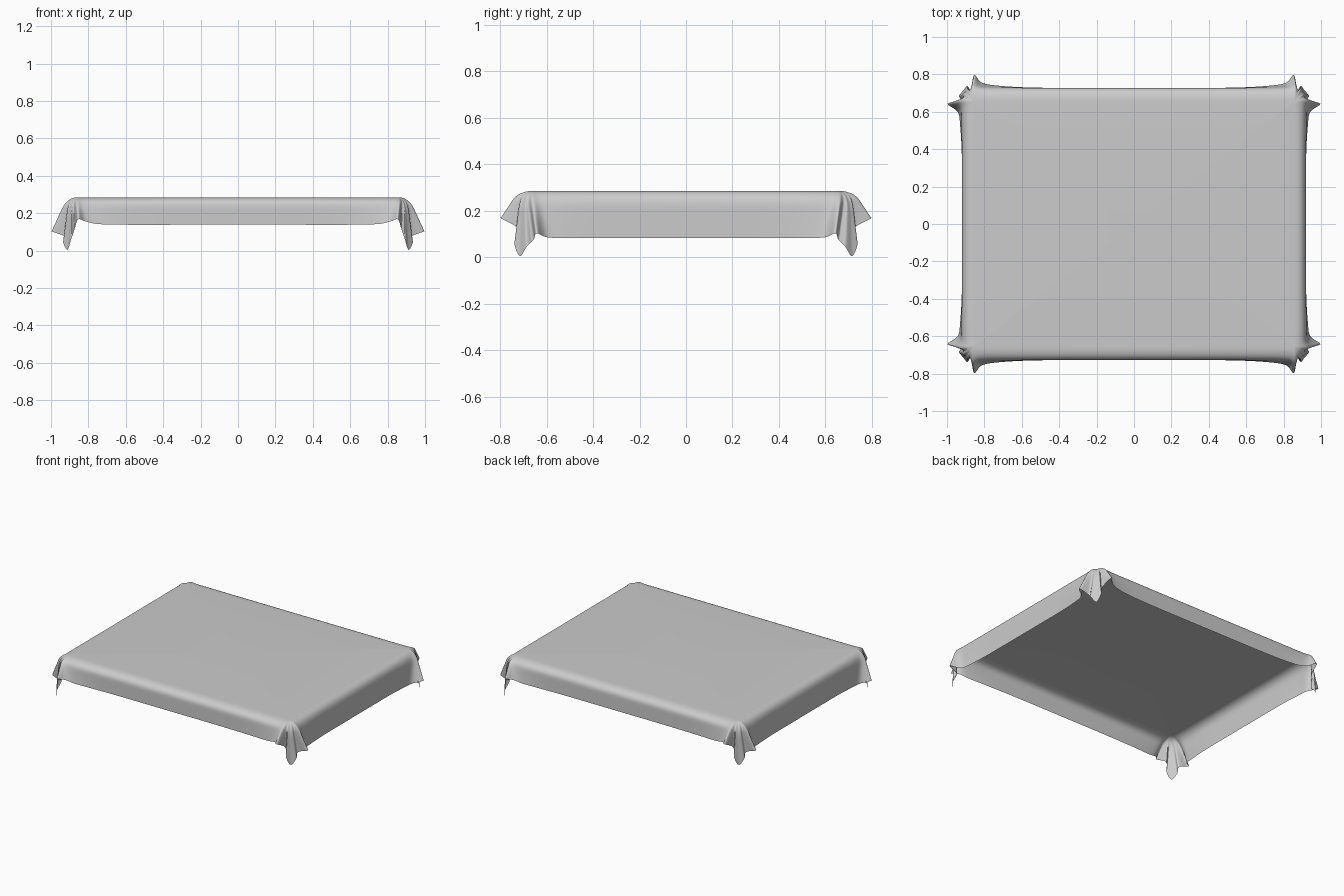
import bpy, bmesh
from mathutils import Vector

if "Cube" in bpy.data.objects:
    bpy.data.objects.remove(bpy.data.objects["Cube"])

TOP = 0.285
# One quarter of the cloth, from front middle to right middle:
# (shoulder x, shoulder y, hem x, hem y, hem z)
COLUMNS = [
    (0.000, -0.727, 0.000, -0.727, 0.138),
    (0.350, -0.727, 0.350, -0.727, 0.138),
    (0.600, -0.727, 0.590, -0.731, 0.138),
    (0.760, -0.725, 0.750, -0.742, 0.142),
    (0.830, -0.722, 0.818, -0.758, 0.157),
    (0.865, -0.718, 0.855, -0.797, 0.167),   # front ridge
    (0.880, -0.714, 0.872, -0.720, 0.120),   # valley
    (0.890, -0.710, 0.892, -0.738, 0.060),
    (0.897, -0.705, 0.912, -0.714, 0.004),   # hanging tip
    (0.903, -0.697, 0.935, -0.685, 0.045),
    (0.908, -0.685, 0.925, -0.655, 0.075),   # valley
    (0.913, -0.665, 0.997, -0.643, 0.102),   # side ridge
    (0.917, -0.625, 0.942, -0.598, 0.085),
    (0.920, -0.540, 0.929, -0.520, 0.082),
    (0.920, -0.390, 0.921, -0.380, 0.082),
    (0.920, -0.200, 0.920, -0.200, 0.082),
    (0.920, 0.000, 0.920, 0.000, 0.082),
]


def smooth_path(points, steps):
    """Catmull-Rom curve through points of any dimension."""
    pts = [Vector(p) for p in points]
    pts = [pts[0]] + pts + [pts[-1]]
    out = []
    for a, b, c, d in zip(pts, pts[1:], pts[2:], pts[3:]):
        for i in range(steps):
            t = i / steps
            out.append(0.5 * (2 * b + (c - a) * t + (2 * a - 5 * b + 4 * c - d) * t * t
                              + (3 * b - a - 3 * c + d) * t ** 3))
    return out + [pts[-1]]


def drop_profile(sx, sy, hx, hy, hz):
    """Rounded shoulder followed by a straight hang to the hem."""
    p0 = Vector((min(sx, 0.855), max(sy, -0.65), TOP))
    p1 = Vector((sx, sy, TOP))
    hem = Vector((min(hx, 1), max(hy, -0.8), max(hz, 0)))
    p2 = p1.lerp(hem, 0.35)
    line = [p0.lerp(p1, t / 8).lerp(p1.lerp(p2, t / 8), t / 8) for t in range(9)]
    return line + [p2.lerp(hem, t / 6) for t in range(1, 7)]


# Draped sides and corner folds
bm = bmesh.new()
strips = [[bm.verts.new(p) for p in drop_profile(*c)] for c in smooth_path(COLUMNS, 6)]
for a, b in zip(strips, strips[1:]):
    for i in range(len(a) - 1):
        bm.faces.new((a[i], a[i + 1], b[i + 1], b[i]))

# Flat top
for a, b in zip(strips, strips[1:]):
    if (a[0].co - b[0].co).length > 1e-5:
        centre = bm.verts.new((0, 0, TOP))
        bm.faces.new((centre, a[0], b[0]))
bmesh.ops.remove_doubles(bm, verts=bm.verts, dist=1e-5)
bmesh.ops.recalc_face_normals(bm, faces=bm.faces)
if max(bm.faces, key=lambda f: f.calc_area()).normal.z < 0:
    bmesh.ops.reverse_faces(bm, faces=bm.faces)

mesh = bpy.data.meshes.new("tablecloth")
bm.to_mesh(mesh)
bm.free()
cloth = bpy.data.objects.new("tablecloth", mesh)
bpy.context.collection.objects.link(cloth)
for p in mesh.polygons:
    p.use_smooth = True

# Mirror the quarter to all four corners
mirror = cloth.modifiers.new("mirror", 'MIRROR')
mirror.use_axis = (True, True, False)
mirror.merge_threshold = 0.0005
